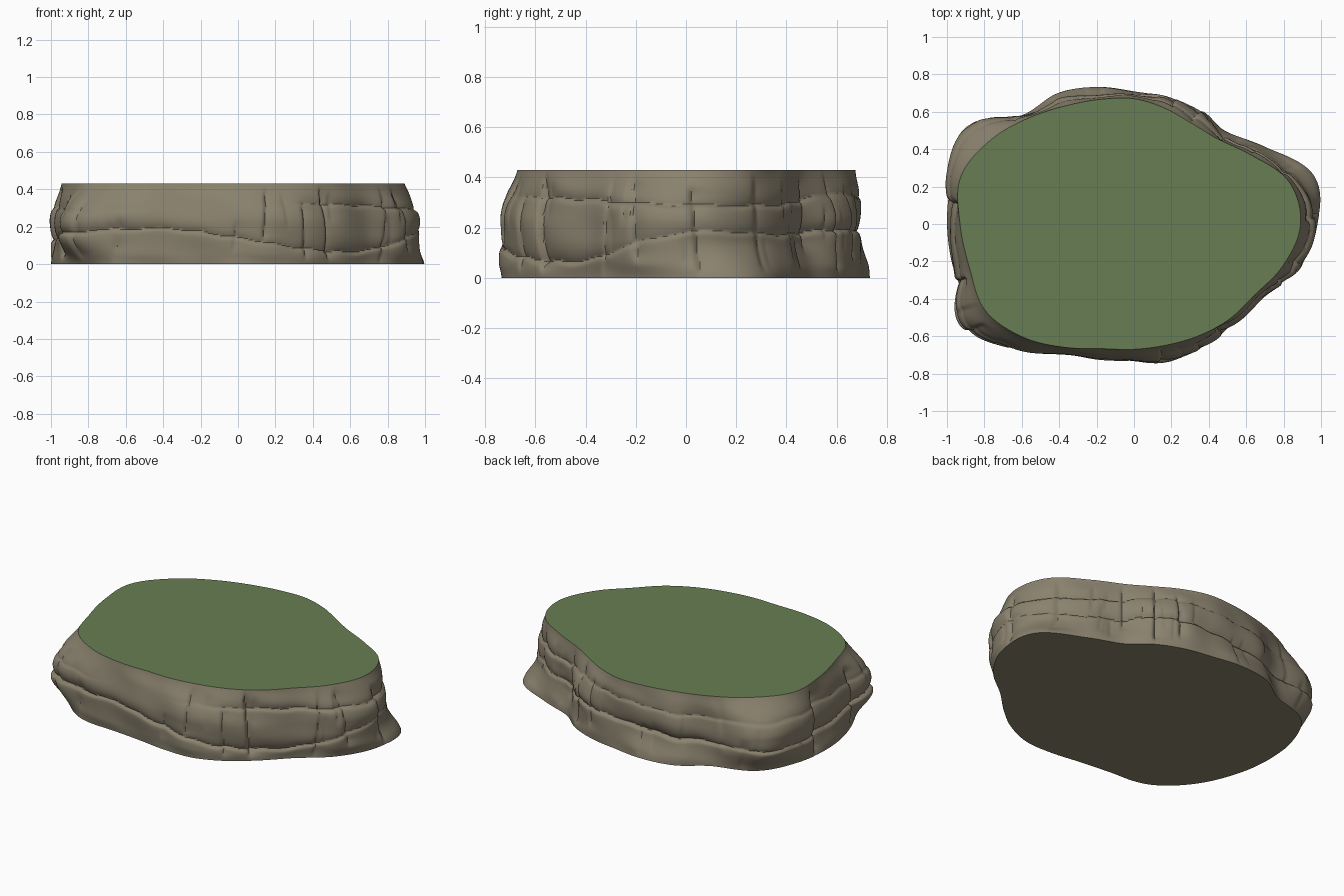
import bpy, bmesh, math, random

if "Cube" in bpy.data.objects:
    bpy.data.objects.remove(bpy.data.objects["Cube"])

random.seed(4)
HEIGHT, SIDES, LEVELS = 0.43, 540, 60


def material(name, colour):
    mat = bpy.data.materials.new(name)
    mat.use_nodes = True
    mat.diffuse_color = (*colour, 1)
    mat.node_tree.nodes["Principled BSDF"].inputs["Base Color"].default_value = (*colour, 1)
    return mat


def around(values, degrees):
    """Smooth closed interpolation of values spaced evenly around the circle."""
    n = len(values)
    pos = (degrees % 360) * n / 360
    i = int(pos)
    f = pos - i
    a, b, c, d = (values[(i + k) % n] / 100 for k in (-1, 0, 1, 2))
    return b + f * (c - a + f * (2 * a - 5 * b + 4 * c - d + f * (3 * (b - c) + d - a))) / 2


def ease(low, high, v):
    t = min(1, max(0, (v - low) / (high - low)))
    return t * t * (3 - 2 * t)


def notch(d, sharp, soft):
    """A cut with one steep side and one gently recovering side."""
    return math.exp(-d / soft) if d > 0 else math.exp(d / sharp)


# Outline radii (hundredths) every fifteen degrees, counterclockwise from +x
TOP = [89, 86, 73, 64, 62, 64, 67, 69, 73, 80, 89, 96,
       93, 91, 92, 85, 76, 69, 67, 67, 69, 72, 75, 83]
MIDDLE = [97, 90, 77, 67, 70, 70, 69, 71, 77, 82, 104, 103,
          98, 99, 107, 94, 80, 74, 73, 75, 75, 76, 79, 92]
BASE = [98, 100, 82, 70, 70, 70, 71, 76, 81, 83, 97, 100,
        100, 99, 97, 92, 79, 73, 73, 75, 75, 75, 78, 89]

# Heights and depths (hundredths) of the two wandering strata ledges
LEDGES = [
    ([18, 17, 19, 18, 15, 14, 13, 17, 19, 14, 8, 7],
     [1, 2, 2, 2, 3, 2, 2, 3, 2, 2, 2, 2]),
    ([29, 29, 33, 32, 30, 30, 30, 28, 30, 32, 32, 31],
     [2, 2, 1, 1, 1, 1, 1, 1, 0, 0, 1, 2]),
]

# Main vertical cracks: angle, low and high share of the height, depth
CRACKS = [(60, .1, 1, .02), (44, .3, 1, .012), (19, .1, 1, .02), (2, 0, .8, .02),
          (347, .2, 1, .018), (338, 0, 1, .015), (309, .1, 1, .03), (298, .1, .7, .015),
          (281, .35, .95, .015), (173, 0, 1, .035), (198, .1, .8, .03),
          (213, .1, .8, .02), (139, .3, 1, .012), (72, .2, .8, .015)]
# Small scattered cracks
for i in range(30):
    low = random.uniform(0, .6)
    CRACKS.append((random.uniform(0, 360), low, low + random.uniform(.2, .4),
                   random.uniform(.004, .012)))


def wall_radius(degrees, t):
    z = t * HEIGHT
    base, middle, top = (around(o, degrees) for o in (BASE, MIDDLE, TOP))
    r = base + (middle - base) * ease(-.05, .36, t)
    r += (top - middle) * ease(.5, 1.15, t) / ease(.5, 1.15, 1)
    detail = 0
    for heights, depths in LEDGES:
        wobble = .004 * math.sin(math.radians(degrees * 23))
        d = z - around(heights, degrees) - wobble
        detail -= max(0, around(depths, degrees)) * notch(d, .006, .03)
    for angle, low, high, depth in CRACKS:
        lean = 3 * (t - .5) * math.sin(angle)
        d = (degrees - angle + lean + 180) % 360 - 180
        if abs(d) < 25:
            window = ease(low - .1, low + .05, t) * (1 - ease(high - .05, high + .1, t))
            detail -= depth * window * notch(d, .5, 3.5)
    # Gentle lumps
    a = math.radians(degrees)
    detail += .006 * math.sin(11 * a + 7 * t) * math.sin(5 * a - 5 * t) + .006
    # Keep the rim and foot outlines clean
    return r + detail * ease(0, .22, 1 - t) * ease(-.03, .14, t)


def ring(bm, t):
    verts = []
    for i in range(SIDES):
        degrees = i * 360 / SIDES
        a = math.radians(degrees)
        r = wall_radius(degrees, t)
        verts.append(bm.verts.new((r * math.cos(a), r * math.sin(a), t * HEIGHT)))
    return verts


def finish(bm, name, mat):
    mesh = bpy.data.meshes.new(name)
    bm.to_mesh(mesh)
    bm.free()
    mesh.materials.append(mat)
    obj = bpy.data.objects.new(name, mesh)
    bpy.context.collection.objects.link(obj)
    return obj


rock = material("brown rock", (0.255, 0.222, 0.157))
grass = material("green grass", (0.137, 0.207, 0.086))

# Rock wall with closed underside
bm = bmesh.new()
rings = [ring(bm, k / LEVELS) for k in range(LEVELS + 1)]
for lower, upper in zip(rings, rings[1:]):
    for i in range(SIDES):
        j = (i + 1) % SIDES
        bm.faces.new((lower[i], lower[j], upper[j], upper[i]))
bm.faces.new(rings[0][::-1])
wall = finish(bm, "rock_wall", rock)

# Flat grass top
bm = bmesh.new()
bm.faces.new(ring(bm, 1))
finish(bm, "grass_top", grass)

# Smooth rock with crisp ledges
bpy.ops.object.select_all(action="DESELECT")
wall.select_set(True)
bpy.context.view_layer.objects.active = wall
bpy.ops.object.shade_smooth_by_angle(angle=math.radians(40))
